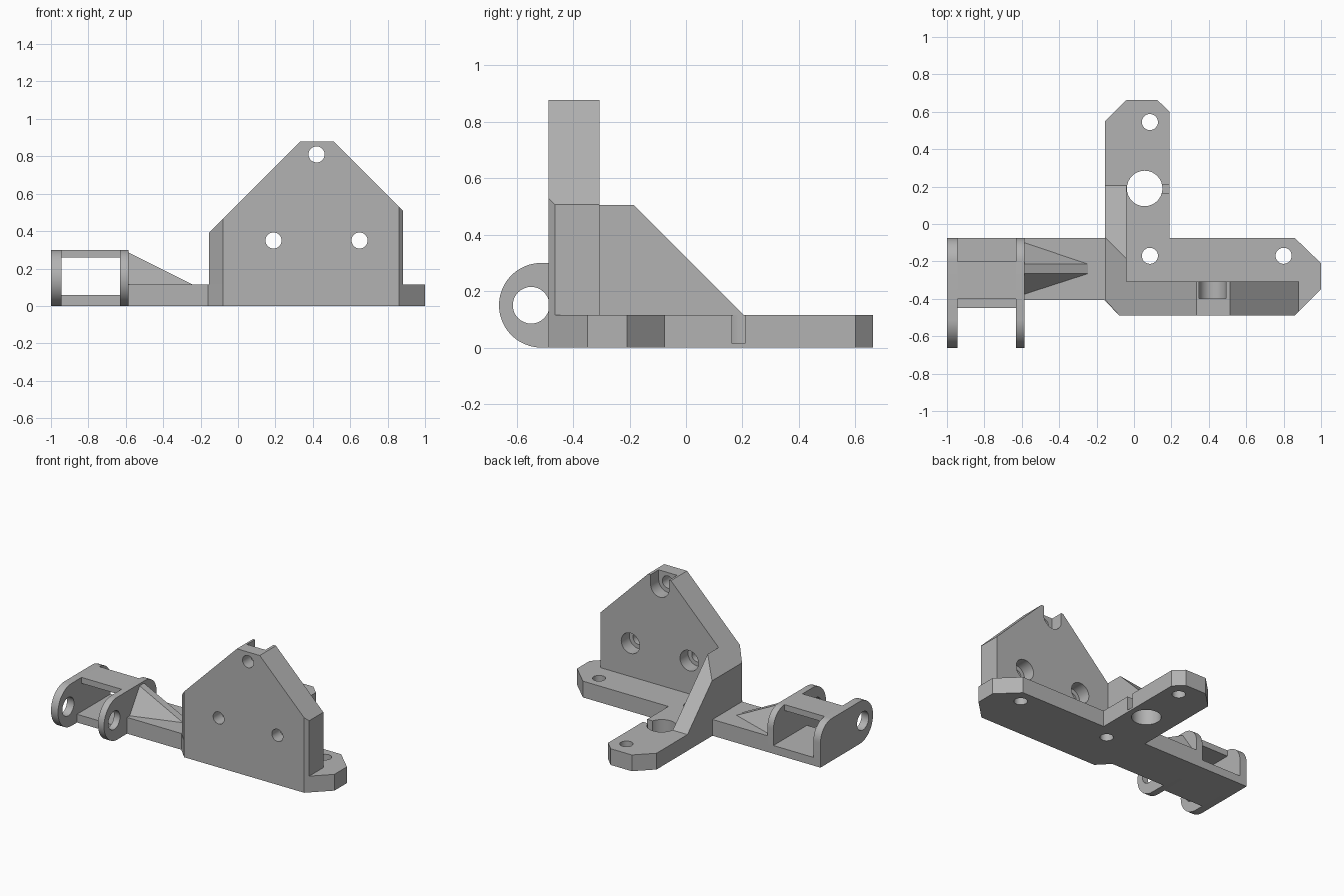
import bpy, bmesh, math
from mathutils import Vector

if "Cube" in bpy.data.objects:
    bpy.data.objects.remove(bpy.data.objects["Cube"])

grey = bpy.data.materials.new("plain grey")
grey.diffuse_color = (0.45, 0.45, 0.45, 1)
grey.use_nodes = True
grey.node_tree.nodes["Principled BSDF"].inputs["Base Color"].default_value = grey.diffuse_color


def finish(name, bm):
    bmesh.ops.recalc_face_normals(bm, faces=bm.faces)
    mesh = bpy.data.meshes.new(name)
    bm.to_mesh(mesh)
    bm.free()
    mesh.materials.append(grey)
    obj = bpy.data.objects.new(name, mesh)
    bpy.context.collection.objects.link(obj)
    return obj


def prism(name, pts, axis, lo, hi, trims=()):
    """Extrude a profile along an axis; trims are (point, normal) planes cutting off the outside."""
    place = {"x": lambda a, b, c: (c, a, b),
             "y": lambda a, b, c: (a, c, b),
             "z": lambda a, b, c: (a, b, c)}[axis]
    bm = bmesh.new()
    face = bm.faces.new([bm.verts.new(place(a, b, lo)) for a, b in pts])
    ext = bmesh.ops.extrude_face_region(bm, geom=[face])["geom"]
    verts = [v for v in ext if isinstance(v, bmesh.types.BMVert)]
    bmesh.ops.translate(bm, verts=verts, vec=place(0, 0, hi - lo))
    for co, no in trims:
        geom = bm.verts[:] + bm.edges[:] + bm.faces[:]
        cut = bmesh.ops.bisect_plane(bm, geom=geom, plane_co=co, plane_no=no, clear_outer=True)
        edges = [e for e in cut["geom_cut"] if isinstance(e, bmesh.types.BMEdge)]
        bmesh.ops.contextual_create(bm, geom=edges)
    return finish(name, bm)


def hull(name, pts):
    bm = bmesh.new()
    bmesh.ops.convex_hull(bm, input=[bm.verts.new(p) for p in pts])
    bmesh.ops.dissolve_limit(bm, angle_limit=0.01, verts=bm.verts, edges=bm.edges)
    return finish(name, bm)


def arc(cx, cy, r, a0=0, a1=360, n=32):
    count = n if a1 - a0 == 360 else n + 1
    return [(cx + r * math.cos(math.radians(a0 + (a1 - a0) * i / n)),
             cy + r * math.sin(math.radians(a0 + (a1 - a0) * i / n))) for i in range(count)]


def rect(x0, x1, y0, y1):
    return [(x0, y0), (x1, y0), (x1, y1), (x0, y1)]


def carve(obj, cutters):
    for c in cutters:
        m = obj.modifiers.new("cut", "BOOLEAN")
        m.operation, m.solver, m.object = "DIFFERENCE", "EXACT", c
    bpy.context.view_layer.update()
    mesh = bpy.data.meshes.new_from_object(obj.evaluated_get(bpy.context.evaluated_depsgraph_get()))
    obj.modifiers.clear()
    obj.data = mesh
    for c in cutters:
        bpy.data.objects.remove(c)


T = 0.115  # base thickness

# base: L-shaped foot with chamfered ends, plus the arm to the hinge
base = prism("base", [
    (-0.155, 0.55), (-0.04, 0.663), (0.125, 0.663), (0.19, 0.60), (0.19, -0.075),
    (0.86, -0.075), (1.0, -0.21), (1.0, -0.35), (0.86, -0.488), (-0.08, -0.488),
    (-0.16, -0.405), (-0.6, -0.405), (-0.6, -0.075), (-0.155, -0.075)], "z", 0, T)
cuts = [prism("cutter", arc(x, y, r), "z", -0.1, 0.3)
        for x, y, r in [(0.085, 0.545, 0.043), (0.085, -0.17, 0.043),
                        (0.80, -0.17, 0.043), (0.057, 0.19, 0.095)]]
cuts.append(prism("cutter", rect(0.1, 0.25, 0.163, 0.21), "z", 0.015, 0.3))
carve(base, cuts)

# upright plate with screw holes and counterbores on the back
plate = prism("upright_plate", [
    (-0.155, T), (-0.155, 0.39), (0.333, 0.878), (0.512, 0.878), (0.883, 0.507), (0.883, T)],
    "y", -0.488, -0.307,
    [((-0.08, -0.488, 0), (-0.083, -0.075, 0)), ((0.86, -0.488, 0), (1, -1, 0))])
cuts = []
for x, z in [(0.42, 0.81), (0.19, 0.35), (0.65, 0.35)]:
    cuts.append(prism("cutter", arc(x, z, 0.043), "y", -0.6, -0.2))
    recess = arc(x, z, 0.072)
    if z > 0.5:  # the upper recess opens through the top edge
        recess = arc(x, z, 0.072, 180, 360) + [(x + 0.072, 1), (x - 0.072, 1)]
    cuts.append(prism("cutter", recess, "y", -0.397, -0.2))
carve(plate, cuts)

# bracing rib behind the plate
rib = hull("bracing_rib", [
    (-0.155, -0.307, T), (-0.155, -0.307, 0.39), (-0.155, -0.07, 0.39), (-0.155, 0.205, T),
    (-0.04, -0.307, T), (-0.04, -0.307, 0.505), (-0.04, -0.185, 0.505), (-0.04, 0.205, T)])

# hinge lugs
lug = [(-0.075, 0)] + arc(-0.2, 0.175, 0.125, 0, 90, 12) + arc(-0.513, 0.15, 0.15, 90, 270, 24)
lugs = []
for name, x0, x1 in [("outer_lug", -1.0, -0.945), ("inner_lug", -0.632, -0.585)]:
    o = prism(name, lug, "x", x0, x1)
    carve(o, [prism("cutter", arc(-0.549, 0.15, 0.065), "x", x0 - 0.1, x1 + 0.1)])
    lugs.append(o)

# bridges between the lugs
prism("lower_bridge", rect(-0.45, -0.075, 0, 0.058), "x", -0.945, -0.632)
prism("upper_bridge", rect(-0.40, -0.20, 0.258, 0.30), "x", -0.945, -0.632)

# tapered gusset on the arm
hull("arm_gusset", [
    (-0.585, -0.10, T), (-0.585, -0.375, T), (-0.585, -0.215, 0.285), (-0.585, -0.265, 0.285),
    (-0.245, -0.215, T), (-0.245, -0.265, T)])

# smooth the round parts, keep sharp edges
for o in [base, plate] + lugs:
    bpy.ops.object.select_all(action="DESELECT")
    o.select_set(True)
    bpy.context.view_layer.objects.active = o
    bpy.ops.object.shade_smooth_by_angle(angle=math.radians(30))
